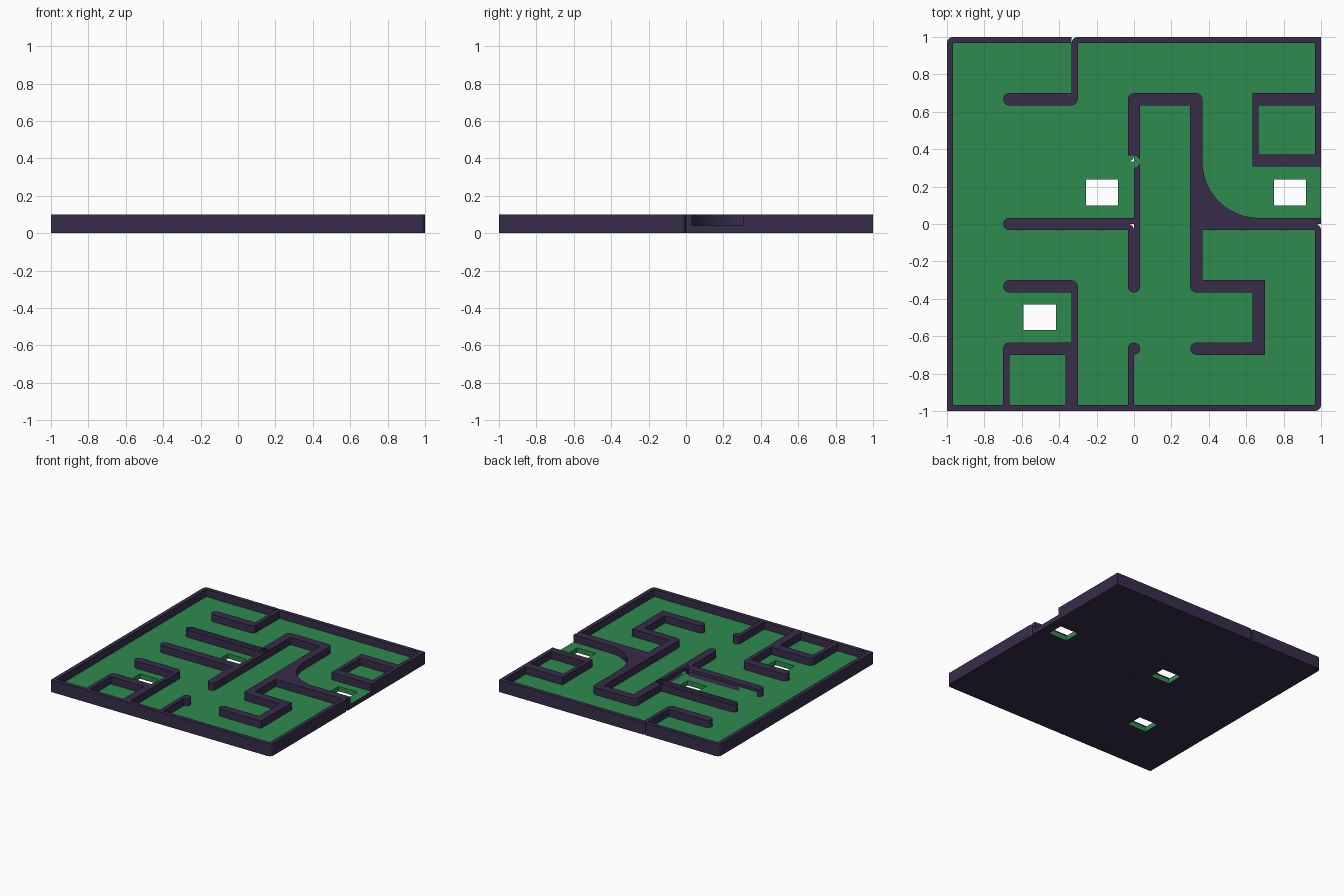
import bpy, bmesh, math

if "Cube" in bpy.data.objects:
    bpy.data.objects.remove(bpy.data.objects["Cube"])

FLOOR, TOP, R, T = 0.04, 0.10, 0.033, 1 / 3


def material(name, rgb):
    m = bpy.data.materials.new(name)
    m.diffuse_color = (*rgb, 1)
    m.use_nodes = True
    m.node_tree.nodes["Principled BSDF"].inputs["Base Color"].default_value = m.diffuse_color
    return m


green = material("floor green", (0.027, 0.258, 0.078))
purple = material("wall purple", (0.040, 0.026, 0.070))


def finish(name, bm, mats):
    bmesh.ops.recalc_face_normals(bm, faces=bm.faces)
    me = bpy.data.meshes.new(name)
    bm.to_mesh(me)
    bm.free()
    for m in mats:
        me.materials.append(m)
    ob = bpy.data.objects.new(name, me)
    bpy.context.collection.objects.link(ob)
    return ob


def prism(bm, pts, z0, z1):
    lo = [bm.verts.new((x, y, z0)) for x, y in pts]
    hi = [bm.verts.new((x, y, z1)) for x, y in pts]
    n = len(pts)
    bm.faces.new(lo[::-1])
    bm.faces.new(hi)
    for i in range(n):
        j = (i + 1) % n
        bm.faces.new((lo[i], lo[j], hi[j], hi[i]))


def arc(cx, cy, r, a0, a1, n):
    return [(cx + r * math.cos(math.radians(a0 + (a1 - a0) * i / n)),
             cy + r * math.sin(math.radians(a0 + (a1 - a0) * i / n))) for i in range(n + 1)]


# Floor slab: grid of cells with three rectangular openings left out
holes = [(-0.257, -0.085, 0.10, 0.237), (0.749, 0.92, 0.10, 0.237), (-0.59, -0.418, -0.567, -0.43)]
xs = sorted({-1, 1} | {v for h in holes for v in h[:2]})
ys = sorted({-1, 1} | {v for h in holes for v in h[2:]})
bm = bmesh.new()
grid = {(x, y): bm.verts.new((x, y, 0)) for x in xs for y in ys}
for x0, x1 in zip(xs, xs[1:]):
    for y0, y1 in zip(ys, ys[1:]):
        if (x0, x1, y0, y1) not in holes:
            bm.faces.new([grid[p] for p in ((x0, y0), (x1, y0), (x1, y1), (x0, y1))])
ext = bmesh.ops.extrude_face_region(bm, geom=bm.faces[:], use_keep_orig=True)
for v in ext["geom"]:
    if isinstance(v, bmesh.types.BMVert):
        v.co.z = FLOOR
bmesh.ops.recalc_face_normals(bm, faces=bm.faces)
for f in bm.faces:
    c = f.calc_center_median()
    outer = max(abs(c.x), abs(c.y)) > 0.999
    f.material_index = 1 if outer or f.normal.z < -0.5 else 0
floor = finish("maze_floor", bm, [green, purple])

# Maze walls
bm = bmesh.new()


def box(x0, x1, y0, y1):
    prism(bm, [(x0, y0), (x1, y0), (x1, y1), (x0, y1)], FLOOR, TOP)


def bar(x0, y0, x1, y1):
    """Full-width wall with round ends between two grid points."""
    a = math.degrees(math.atan2(y1 - y0, x1 - x0))
    prism(bm, arc(x1, y1, R, a - 90, a + 90, 8) + arc(x0, y0, R, a + 90, a + 270, 8), FLOOR, TOP)


# border
box(-1, -1 + R, -1, 1)
box(-1, 1, 1 - R, 1)
box(-1, 1, -1, -1 + R)
box(1 - R, 1, -1, 0)
box(1 - R, 1, T - R + 0.006, 1)
# round-ended walls
for b in [(-2*T, 2*T, -T - 0.001, 2*T), (-2*T, T, 0, T), (-2*T, 0, 0, 0), (-2*T, -T, -T, -T),
          (-2*T, -2*T, -T, -2*T), (0, T, 0, 2*T), (0, -T, 0, 0), (0, 2*T, T, 2*T),
          (T, -T, T, 2*T), (T, -T, 2*T, -T), (2*T, -2*T, 2*T, -T), (T, -2*T, 2*T, -2*T)]:
    bar(*b)
prism(bm, arc(0, -2*T, R, 0, 345, 15), FLOOR, TOP)
# square-ended and half-width walls
box(-T, -T + R, 2*T, 1)
box(0, R, 0, T)
box(-T, -T + R, -2*T, -T)
box(-T - R, -T + R, -1, -2*T)
box(-2*T - R, -2*T, -1, -2*T)
box(-R, 0, -1, -2*T)
box(T, 1, -R, R)
box(2*T - R, 1, 2*T - R, 2*T + R)
box(2*T - R, 1, T - R + 0.006, T + R + 0.004)
box(2*T - R, 2*T, T, 2*T)
# square outer corners where two walls turn
for x, y in [(2*T, -T), (2*T, -2*T), (-T, -2*T)]:
    box(x - R, x + R, y - R, y + R)
# big curved corner
prism(bm, [(T, 0)] + [(T, T)] + arc(2*T, T, T - R, 180, 270, 20) + [(2*T, 0)], FLOOR, TOP)
walls = finish("maze_walls", bm, [purple])

# Small rounded corners and notches cut through the board
bm = bmesh.new()
for x, y, sx, sy in [(-1, 1, 1, -1), (1, -1, -1, 1), (-T, 1, 1, -1), (1, 0, -1, -1),
                     (0, T, -1, 1), (0, 0, -1, -1)]:
    a0, a1 = (180 if sx > 0 else 0), (270 if sy > 0 else 90)
    if a0 == 0 and a1 == 270:
        a0 = 360
    prism(bm, [(x, y)] + arc(x + sx * R, y + sy * R, R, a0, a1, 6), -0.05, 0.15)
cutter = finish("corner_cutter", bm, [purple])
cutter.hide_render = True

for ob in (floor, walls):
    mod = ob.modifiers.new("corners", "BOOLEAN")
    mod.operation = "DIFFERENCE"
    mod.solver = "EXACT"
    mod.use_self = True
    mod.material_mode = "TRANSFER"
    mod.object = cutter
    bpy.context.view_layer.objects.active = ob
    bpy.ops.object.modifier_apply(modifier=mod.name)
bpy.data.objects.remove(cutter)
